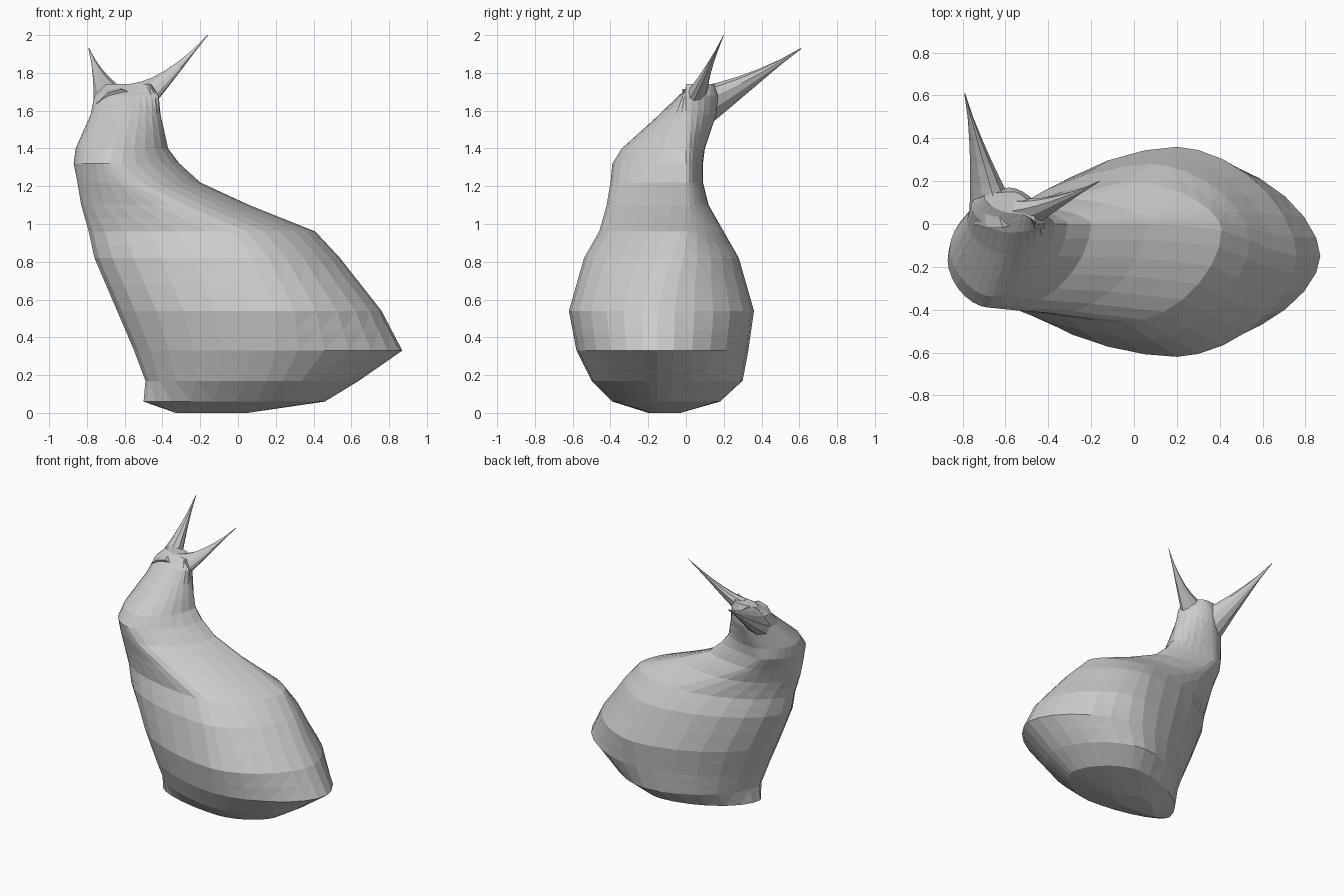
import bpy, bmesh
from math import sin, cos, pi
from mathutils import Vector

if "Cube" in bpy.data.objects:
    bpy.data.objects.remove(bpy.data.objects["Cube"])


def loft(name, rings):
    """Skin a list of closed rings, capped at both ends, with faceted triangles."""
    bm = bmesh.new()
    rows = [[bm.verts.new(p) for p in ring] for ring in rings]
    for a, b in zip(rows, rows[1:]):
        for i in range(len(a)):
            j = (i + 1) % len(a)
            bm.faces.new((a[i], a[j], b[j], b[i]))
    bm.faces.new(rows[0][::-1])
    bm.faces.new(rows[-1])
    bmesh.ops.triangulate(bm, faces=bm.faces[:])
    bmesh.ops.recalc_face_normals(bm, faces=bm.faces[:])
    me = bpy.data.meshes.new(name)
    bm.to_mesh(me)
    bm.free()
    bpy.context.collection.objects.link(bpy.data.objects.new(name, me))


def slice_ring(z, left, right, front, back, mid, n=28, p=1.15):
    """Horizontal outline: four curved quarters between the extreme points."""
    y_left = -.2 + max(0, z - 1.28) * .72
    y_right = -.15 + .15 * min(1, max(0, (z - .6) / .45))
    ring = []
    for i in range(n):
        c, s = cos(2 * pi * i / n), sin(2 * pi * i / n)
        x_end, y_side = (right, y_right) if c >= 0 else (left, y_left)
        y_end = back if s >= 0 else front
        u, v = abs(c) ** p, abs(s) ** p
        ring.append((mid + (x_end - mid) * u, y_side + (y_end - y_side) * v, z))
    return ring


# Body, neck and head: height, left, right, front, back, widest x
slices = [
    (0, -.33, .05, -.20, -.03, -.1),
    (.06, -.50, .46, -.39, .18, .1),
    (.17, -.49, .64, -.50, .30, .15),
    (.33, -.55, .87, -.58, .33, .2),
    (.54, -.64, .76, -.62, .36, .2),
    (.82, -.76, .54, -.54, .28, .08),
    (.96, -.79, .41, -.46, .20, -.03),
    (1.1, -.83, .06, -.42, .12, -.35),
    (1.22, -.85, -.2, -.40, .09, -.58),
    (1.32, -.87, -.31, -.39, .09, -.68),
    (1.4, -.86, -.37, -.34, .10, -.66),
    (1.58, -.78, -.41, -.14, .16, -.6),
    (1.68, -.76, -.42, -.04, .17, -.58),
    (1.74, -.70, -.46, .05, .15, -.56),
]
rings = []
for low, high in zip(slices, slices[1:]):
    rings.append(slice_ring(*low))
    if high[0] - low[0] > .13:  # extra slice in tall gaps
        rings.append(slice_ring(*[(a + b) / 2 for a, b in zip(low, high)]))
rings.append(slice_ring(*slices[-1]))
loft("body", rings)


def ear(name, base, bend, tip, a, b):
    """Ear that tapers along a bent path to a sharp point."""
    base, bend, tip, a, b = map(Vector, (base, bend, tip, a, b))
    rings = []
    for k in range(7):
        t = k / 6
        centre = base * (1 - t) ** 2 + bend * 2 * t * (1 - t) + tip * t * t
        size = max(.02, (1 - t) ** 1.25)
        rings.append([centre + (a * cos(i * pi / 5) + b * sin(i * pi / 5)) * size
                      for i in range(10)])
    loft(name, rings)


# One ear points backward, the other sideways
ear("back_ear", (-.65, .03, 1.6), (-.71, .27, 1.7), (-.79, .61, 1.93),
    (.12, 0, .03), (0, .05, -.11))
ear("side_ear", (-.54, .03, 1.65), (-.4, .07, 1.72), (-.16, .2, 2),
    (-.02, .075, .09), (.02, .05, -.035))
